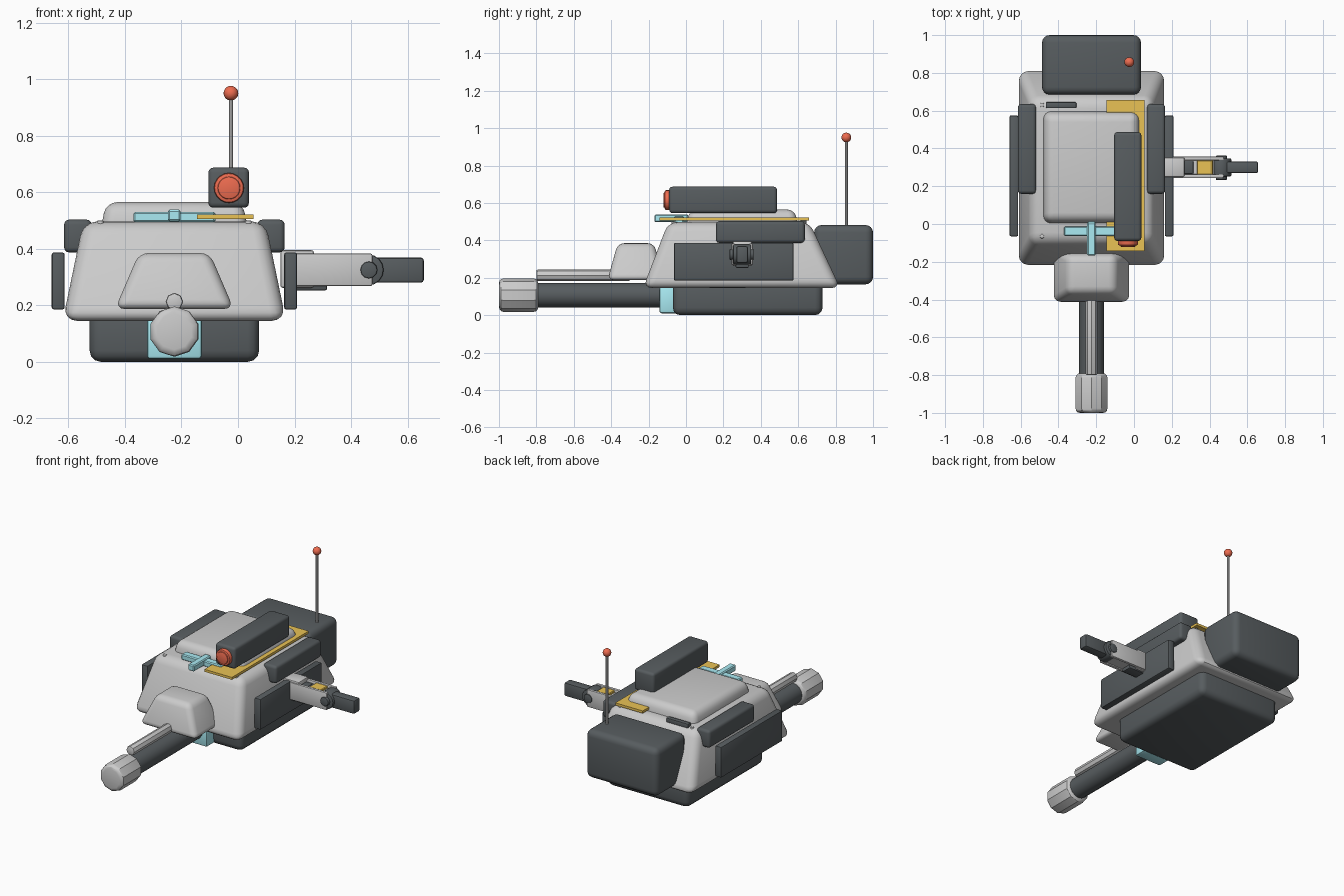
import bpy, bmesh, math
from mathutils import Matrix, Vector

if "Cube" in bpy.data.objects:
    bpy.data.objects.remove(bpy.data.objects["Cube"])


def mat(name, rgb):
    m = bpy.data.materials.new(name)
    m.diffuse_color = (*rgb, 1)
    m.use_nodes = True
    m.node_tree.nodes["Principled BSDF"].inputs["Base Color"].default_value = m.diffuse_color
    return m


DARK = mat("dark", (0.095, 0.108, 0.115))
RED = mat("red", (0.85, 0.15, 0.08))
CYAN = mat("cyan", (0.40, 0.83, 0.90))
GOLD = mat("yellow", (0.82, 0.54, 0.09))
CX = -0.225  # symmetry plane of the turret


def finish(name, bm, material=None, bevel=0, segs=3, edges=None, angle=35):
    if bevel:
        bmesh.ops.bevel(bm, geom=edges or bm.edges[:], offset=bevel, segments=segs,
                        profile=0.5, affect='EDGES', clamp_overlap=True)
    bmesh.ops.recalc_face_normals(bm, faces=bm.faces[:])
    me = bpy.data.meshes.new(name)
    bm.to_mesh(me)
    bm.free()
    ob = bpy.data.objects.new(name, me)
    bpy.context.collection.objects.link(ob)
    if material:
        me.materials.append(material)
    bpy.ops.object.select_all(action='DESELECT')
    ob.select_set(True)
    bpy.context.view_layer.objects.active = ob
    bpy.ops.object.shade_smooth_by_angle(angle=math.radians(angle))
    return ob


def box(name, x, y, z, material=None, bevel=0, segs=3, top_x=None, top_y=None):
    """Box from ranges; top_x / top_y give a tapered top."""
    bm = bmesh.new()
    bmesh.ops.create_cube(bm, size=1)
    for v in bm.verts:
        up = v.co.z > 0
        xr = top_x if up and top_x else x
        yr = top_y if up and top_y else y
        v.co = (xr[v.co.x > 0], yr[v.co.y > 0], z[up])
    return finish(name, bm, material, bevel, segs)


def rod(name, a, b, r, sides=16, material=None, bevel=0, segs=2, angle=35):
    """Cylinder from point a to point b with rounded rims."""
    a, b = Vector(a), Vector(b)
    rot = (b - a).to_track_quat('Z', 'Y').to_matrix().to_4x4()
    bm = bmesh.new()
    bmesh.ops.create_cone(bm, cap_ends=True, segments=sides, radius1=r, radius2=r,
                          depth=(b - a).length,
                          matrix=Matrix.Translation((a + b) / 2) @ rot)
    rim = [e for e in bm.edges if any(len(f.verts) > 4 for f in e.link_faces)]
    return finish(name, bm, material, bevel, segs, rim, angle)


def mirrored(x):
    return (2 * CX - x[1], 2 * CX - x[0])


# Turret body, ring and roof
box("turret_ring", (-0.525, 0.075), (-0.07, 0.73), (0.0, 0.2), DARK, 0.04)
box("turret_body", (-0.62, 0.17), (-0.23, 0.825), (0.145, 0.497), None, 0.05, 4,
    (-0.547, 0.097), (-0.095, 0.66))
box("roof_hatch", (-0.487, 0.037), (-0.005, 0.605), (0.46, 0.565), None, 0.04, 4,
    (-0.467, 0.017), (0.02, 0.58))

# Mantlet and gun
box("mantlet", (-0.435, -0.015), (-0.42, -0.12), (0.187, 0.385), None, 0.035, 4,
    (-0.35, -0.10), (-0.365, -0.17))
box("gun_mount", (-0.322, -0.128), (-0.142, -0.04), (0.01, 0.16), CYAN, 0.012, 2)
rod("gun_barrel", (CX, -0.82, 0.107), (CX, -0.05, 0.107), 0.066, 16, DARK)
rod("muzzle", (CX, -1.0, 0.107), (CX, -0.79, 0.107), 0.089, 10, None, 0.024, 3, 30)
rod("coaxial_rod", (CX, -0.80, 0.213), (CX, -0.3, 0.213), 0.031, 8, None, 0.008, 2)

# Side armour on both flanks
for side, f in (("right", lambda x: x), ("left", mirrored)):
    box(side + "_skirt_plate", f((0.163, 0.209)), (-0.065, 0.575), (0.185, 0.387), DARK, 0.008, 2)
    box(side + "_stowage_box", f((0.068, 0.165)), (0.16, 0.635), (0.387, 0.503), DARK, 0.018, 3)

# Rear bustle with antenna
box("rear_bustle", (-0.487, 0.037), (0.685, 1.0), (0.165, 0.482), DARK, 0.04, 4)
rod("antenna_mast", (-0.025, 0.857, 0.46), (-0.025, 0.857, 0.94), 0.008, 10)
bm = bmesh.new()
bmesh.ops.create_uvsphere(bm, u_segments=16, v_segments=10, radius=0.026,
                          matrix=Matrix.Translation((-0.025, 0.857, 0.95)))
finish("antenna_ball", bm, RED)

# Roof pod with lens
box("roof_pod", (-0.105, 0.039), (-0.09, 0.487), (0.545, 0.687), DARK, 0.018, 3)
rod("lens_rim", (-0.032, -0.114, 0.615), (-0.032, -0.07, 0.615), 0.053, 20, RED, 0.008)
rod("lens", (-0.032, -0.121, 0.615), (-0.032, -0.10, 0.615), 0.040, 20, RED, 0.005)

# Roof details
box("roof_trim", (-0.145, 0.055), (-0.142, 0.657), (0.505, 0.521), GOLD)
box("cross_bar", (-0.37, -0.08), (-0.063, -0.012), (0.493, 0.530), CYAN, 0.006, 1)
box("cross_sight", (-0.248, -0.203), (-0.168, 0.012), (0.497, 0.538), CYAN, 0.006, 1)
box("rear_grip", (-0.467, -0.305), (0.613, 0.645), (0.48, 0.515), DARK, 0.006, 2)
for i, x in enumerate((-0.487, 0.037)):
    for j, y in enumerate((-0.065, 0.63)):
        rod(f"bolt_{i}{j}", (x, y, 0.47), (x, y, 0.5), 0.012, 10, None, 0.004)

# Side arm
box("arm_base", (0.15, 0.268), (0.25, 0.352), (0.262, 0.395), None, 0.008, 2)
box("arm_core", (0.2, 0.315), (0.265, 0.335), (0.253, 0.37), DARK, 0.006, 2)
for i, y in enumerate((0.243, 0.337)):
    box(f"arm_rail_{i}", (0.2, 0.475), (y, y + 0.02), (0.268, 0.383), None, 0.006, 2)
box("arm_link", (0.26, 0.45), (0.26, 0.342), (0.275, 0.365), None, 0.004, 1)
box("arm_inset", (0.333, 0.418), (0.262, 0.338), (0.29, 0.379), GOLD, 0.004, 1)
rod("arm_joint", (0.46, 0.252, 0.325), (0.46, 0.348, 0.325), 0.055, 16, DARK, 0.006)
rod("arm_pin", (0.463, 0.233, 0.325), (0.463, 0.362, 0.325), 0.030, 12, DARK, 0.005)
box("arm_tip", (0.46, 0.657), (0.269, 0.331), (0.28, 0.369), DARK, 0.010, 2)
